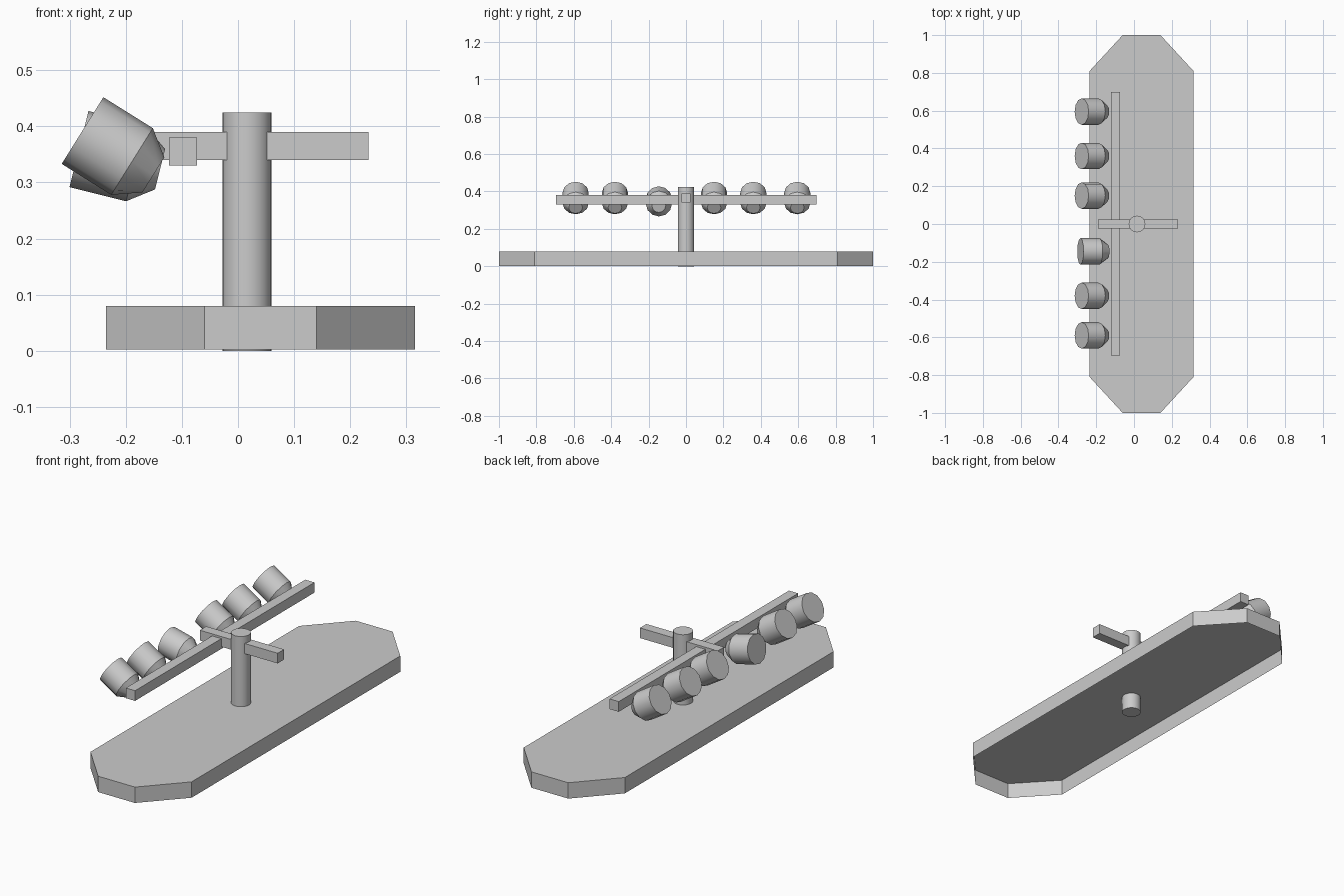
import bpy, bmesh, math
from mathutils import Matrix, Vector

cube = bpy.data.objects.get("Cube")
if cube:
    bpy.data.objects.remove(cube, do_unlink=True)

GREY = (0.6, 0.6, 0.6, 1)
grey = bpy.data.materials.new("plain grey")
grey.use_nodes = True
grey.diffuse_color = GREY
grey.node_tree.nodes["Principled BSDF"].inputs["Base Color"].default_value = GREY


def make_object(name, bm, smooth=False):
    bmesh.ops.recalc_face_normals(bm, faces=bm.faces)
    mesh = bpy.data.meshes.new(name)
    bm.to_mesh(mesh)
    bm.free()
    mesh.materials.append(grey)
    obj = bpy.data.objects.new(name, mesh)
    bpy.context.collection.objects.link(obj)
    if smooth:
        bpy.ops.object.select_all(action="DESELECT")
        obj.select_set(True)
        bpy.context.view_layer.objects.active = obj
        bpy.ops.object.shade_smooth_by_angle(angle=math.radians(33))
    return obj


def box(name, low, high):
    low, high = Vector(low), Vector(high)
    bm = bmesh.new()
    bmesh.ops.create_cube(bm, size=1, matrix=Matrix.Translation((low + high) / 2)
                          @ Matrix.Diagonal((*(high - low), 1)))
    return make_object(name, bm)


def lathe(name, profile, sides, matrix):
    """Capped stack of rings from (radius, height) pairs."""
    bm = bmesh.new()
    rings = []
    for radius, height in profile:
        angles = [math.tau * i / sides for i in range(sides)]
        rings.append([bm.verts.new((radius * math.cos(a), radius * math.sin(a), height))
                      for a in angles])
    for low, high in zip(rings, rings[1:]):
        for i in range(sides):
            j = (i + 1) % sides
            bm.faces.new((low[i], low[j], high[j], high[i]))
    bm.faces.new(rings[0][::-1])
    bm.faces.new(rings[-1])
    bm.transform(matrix)
    return make_object(name, bm, smooth=True)


# Base: elongated octagonal shell, open underneath
bm = bmesh.new()
half = [(0.275, -0.81), (0.275, 0.81), (0.1, 1.0)]
outline = half + [(-0.1, 1.0), (-0.275, 0.81), (-0.275, -0.81), (-0.1, -1.0), (0.1, -1.0)]
top = [bm.verts.new((x + 0.04, y, 0.08)) for x, y in outline]
bottom = [bm.verts.new((x + 0.04, y, 0.002)) for x, y in outline]
bm.faces.new(top)
for i in range(len(top)):
    j = (i + 1) % len(top)
    bm.faces.new((bottom[i], bottom[j], top[j], top[i]))
make_object("base", bm)

# Post and the two bars
lathe("post", [(0.044, 0), (0.044, 0.425)], 24, Matrix.Translation((0.016, 0, 0)))
box("cross_bar", (-0.19, -0.025, 0.34), (0.233, 0.025, 0.39))
box("long_bar", (-0.123, -0.695, 0.33), (-0.073, 0.698, 0.38))

# Lamps: drum with a tapered back, one of them tilted less
lamp_profile = [(0.037, -0.097), (0.07, -0.052), (0.07, 0.052)]
for n, y in enumerate((-0.59, -0.38, -0.145, 0.15, 0.36, 0.595)):
    tilt, z = (14, 0.347) if n == 2 else (32, 0.365)
    aim = Matrix.Rotation(math.radians(tilt - 90), 4, "Y")
    lathe(f"lamp_{n + 1}", lamp_profile, 12, Matrix.Translation((-0.233, y, z)) @ aim)
